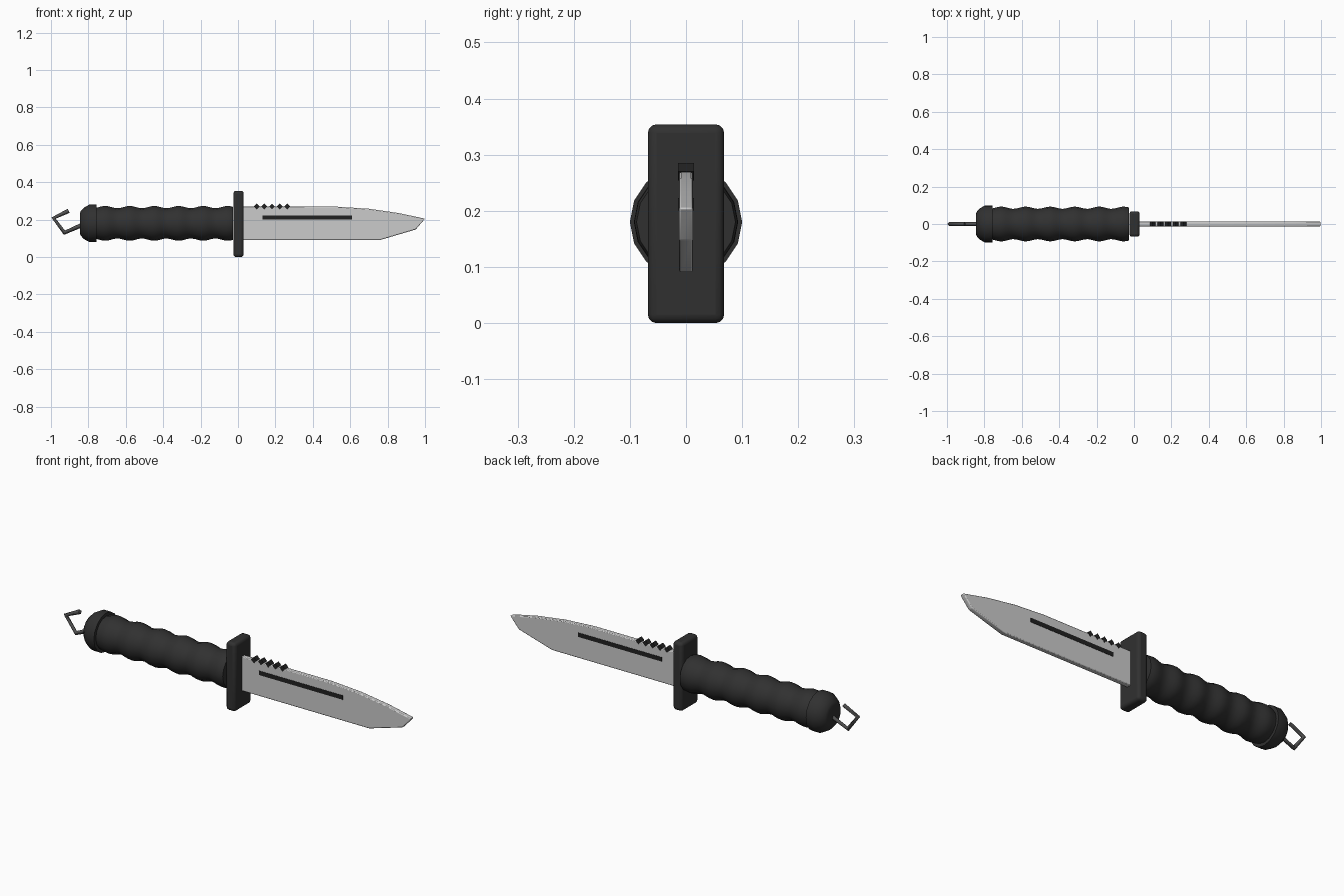
import bpy, bmesh, math
from mathutils import Matrix, Vector

cube = bpy.data.objects.get("Cube")
if cube:
    bpy.data.objects.remove(cube, do_unlink=True)

AXIS_Z = 0.18  # height of the handle axis


def material(name, rgb, rough=0.5):
    m = bpy.data.materials.new(name)
    m.use_nodes = True
    m.diffuse_color = (*rgb, 1)
    node = m.node_tree.nodes["Principled BSDF"]
    node.inputs["Base Color"].default_value = (*rgb, 1)
    node.inputs["Roughness"].default_value = rough
    return m


STEEL = material("blade steel", (0.6, 0.6, 0.6))
RUBBER = material("black rubber", (0.03, 0.03, 0.03))
BLACK = material("groove black", (0.015, 0.015, 0.015))
IRON = material("ring grey", (0.08, 0.08, 0.08))


def finish(name, bm, mat, bevel=0, segments=2, smooth=True):
    bmesh.ops.recalc_face_normals(bm, faces=bm.faces)
    mesh = bpy.data.meshes.new(name)
    bm.to_mesh(mesh)
    bm.free()
    mesh.materials.append(mat)
    obj = bpy.data.objects.new(name, mesh)
    bpy.context.collection.objects.link(obj)
    if bevel:
        mod = obj.modifiers.new("Bevel", "BEVEL")
        mod.width, mod.segments = bevel, segments
    if smooth:
        bpy.ops.object.select_all(action="DESELECT")
        obj.select_set(True)
        bpy.context.view_layer.objects.active = obj
        bpy.ops.object.shade_smooth_by_angle(angle=math.radians(35))
    return obj


def box(name, center, size, mat, bevel=0, turn=0):
    bm = bmesh.new()
    bmesh.ops.create_cube(bm, size=1, matrix=Matrix.Translation(center)
                          @ Matrix.Rotation(turn, 4, "Y") @ Matrix.Diagonal((*size, 1)))
    return finish(name, bm, mat, bevel, 3, bevel > 0)


def lathe(name, profile, mat, sides=16):
    """Closed solid of revolution about the handle axis from (x, radius) pairs."""
    bm = bmesh.new()
    rings = []
    for x, r in profile:
        angles = [math.tau * i / sides for i in range(sides)]
        rings.append([bm.verts.new((x, r * math.cos(a), AXIS_Z + r * math.sin(a))) for a in angles])
    for a, b in zip(rings, rings[1:]):
        for i in range(sides):
            j = (i + 1) % sides
            bm.faces.new((a[i], a[j], b[j], b[i]))
    bm.faces.new(rings[0])
    bm.faces.new(rings[-1])
    return finish(name, bm, mat)


# Blade: clipped-point outline extruded to its thickness
outline = [(0.02, 0.091), (0.76, 0.091), (0.95, 0.147), (1.0, 0.205),
           (0.86, 0.235), (0.70, 0.258), (0.53, 0.269), (0.02, 0.269)]
bm = bmesh.new()
face = bm.faces.new([bm.verts.new((x, -0.0125, z)) for x, z in outline])
side = bmesh.ops.extrude_face_region(bm, geom=[face])["geom"]
bmesh.ops.translate(bm, vec=Vector((0, 0.025, 0)),
                    verts=[v for v in side if isinstance(v, bmesh.types.BMVert)])
finish("blade", bm, STEEL, 0.004)

# Dark groove strip on each face of the blade
for label, sign in (("front", -1), ("back", 1)):
    box(f"blade_groove_{label}", (0.37, sign * 0.0125, 0.212), (0.48, 0.003, 0.022), BLACK)

# Saw teeth along the spine
for i in range(5):
    box(f"saw_tooth_{i + 1}", (0.1 + 0.041 * i, 0, 0.27), (0.022, 0.028, 0.022), BLACK, 0, math.pi / 4)

# Guard
box("guard", (0.003, 0, 0.177), (0.055, 0.136, 0.354), RUBBER, 0.015)

# Ribbed grip
STEPS, START, END = 44, -0.77, -0.026
grip = []
for i in range(STEPS + 1):
    x = START + (END - START) * i / STEPS
    grip.append((x, 0.087 + 0.006 * math.cos(math.tau * (x + 0.055) / 0.131)))
lathe("grip", grip, RUBBER)

# Pommel
lathe("pommel", [(-0.846, 0.05), (-0.842, 0.064), (-0.825, 0.083), (-0.795, 0.1), (-0.756, 0.1)], RUBBER)

# Open lanyard ring
curve = bpy.data.curves.new("lanyard_ring", "CURVE")
curve.dimensions = "3D"
curve.bevel_depth = 0.012
curve.bevel_resolution = 0
curve.use_fill_caps = True
path = [(-0.905, 0.247), (-0.986, 0.208), (-0.928, 0.13), (-0.83, 0.173)]
spline = curve.splines.new("POLY")
spline.points.add(len(path) - 1)
for p, (x, z) in zip(spline.points, path):
    p.co = (x, 0, z, 1)
curve.materials.append(IRON)
bpy.context.collection.objects.link(bpy.data.objects.new("lanyard_ring", curve))
